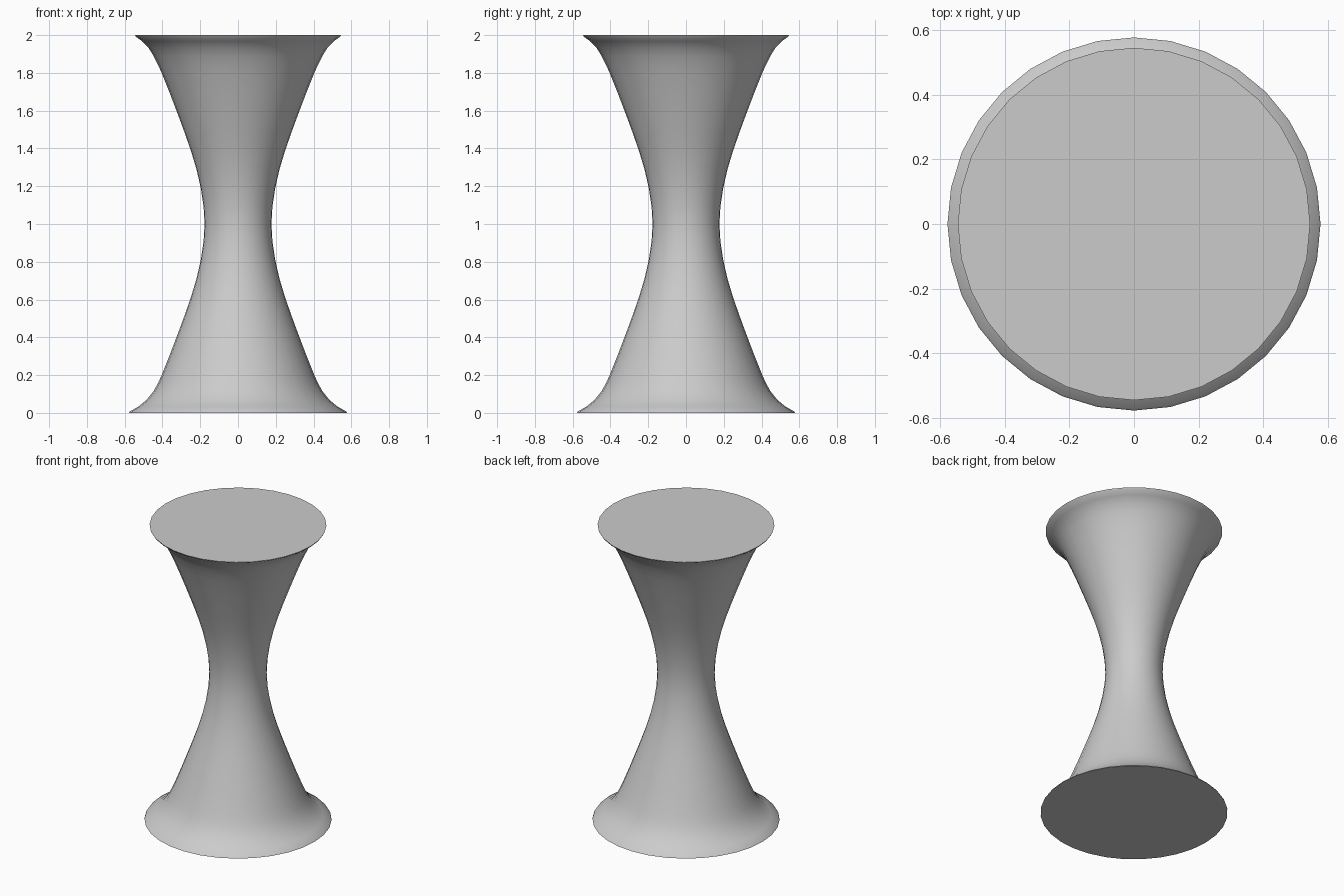
import bpy, bmesh, math

if "Cube" in bpy.data.objects:
    bpy.data.objects.remove(bpy.data.objects["Cube"])

SIDES = 32
# Half-profile (radius, height) of the waisted body
PROFILE = [(0.577, 0.0), (0.572, 0.008), (0.525, 0.035), (0.483, 0.07), (0.447, 0.115),
           (0.422, 0.16), (0.400, 0.21), (0.360, 0.31), (0.322, 0.41),
           (0.285, 0.51), (0.250, 0.61), (0.220, 0.71), (0.197, 0.81),
           (0.182, 0.91), (0.177, 1.0), (0.182, 1.09), (0.197, 1.19),
           (0.220, 1.29), (0.250, 1.39), (0.285, 1.49), (0.322, 1.59),
           (0.360, 1.69), (0.400, 1.79), (0.422, 1.84), (0.447, 1.89),
           (0.475, 1.935), (0.508, 1.968), (0.541, 1.992), (0.545, 2.0)]

# Lathe the profile into stacked rings
bm = bmesh.new()
rings = []
for r, z in PROFILE:
    rings.append([bm.verts.new((r * math.cos(2 * math.pi * i / SIDES),
                                r * math.sin(2 * math.pi * i / SIDES), z))
                  for i in range(SIDES)])
for low, high in zip(rings, rings[1:]):
    for i in range(SIDES):
        j = (i + 1) % SIDES
        bm.faces.new((low[i], low[j], high[j], high[i]))

# Flat base and seat
bm.faces.new(rings[0][::-1])
bm.faces.new(rings[-1])

mesh = bpy.data.meshes.new("hourglass_stool")
bm.to_mesh(mesh)
bm.free()
stool = bpy.data.objects.new("hourglass_stool", mesh)
bpy.context.collection.objects.link(stool)
bpy.context.view_layer.objects.active = stool
stool.select_set(True)
bpy.ops.object.shade_smooth_by_angle(angle=math.radians(40))
